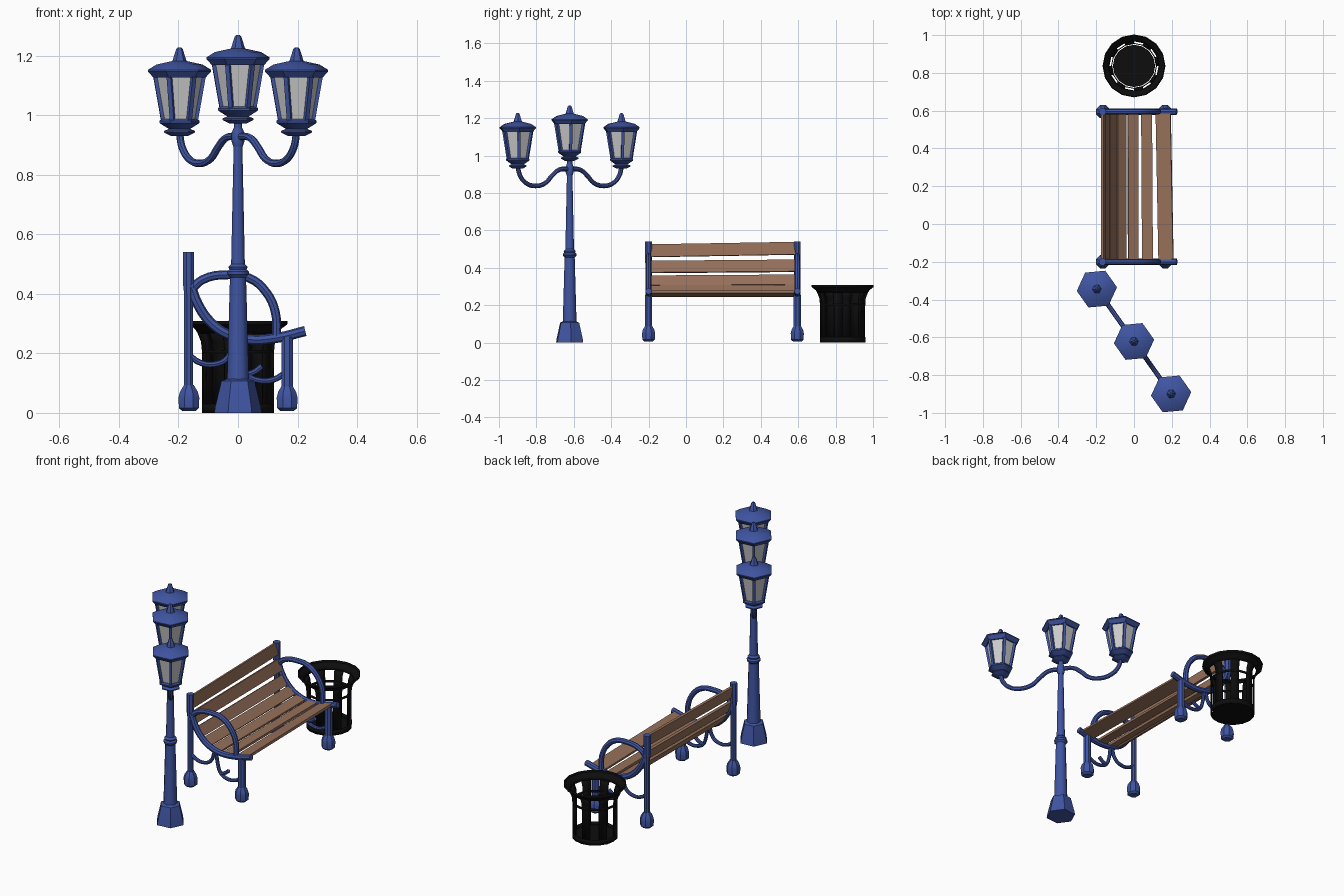
import bpy, bmesh, math
from mathutils import Matrix, Vector

if "Cube" in bpy.data.objects:
    bpy.data.objects.remove(bpy.data.objects["Cube"])


def material(name, rgb):
    m = bpy.data.materials.new(name)
    m.diffuse_color = (*rgb, 1)
    m.use_nodes = True
    m.node_tree.nodes["Principled BSDF"].inputs["Base Color"].default_value = m.diffuse_color
    return m


BLUE = material("blue_paint", (0.05, 0.09, 0.36))
WOOD = material("wood", (0.30, 0.16, 0.10))
BLACK = material("black_metal", (0.004, 0.004, 0.004))
GLASS = material("frosted_glass", (0.75, 0.75, 0.73))


def finish(name, bm, mat, smooth=True):
    bmesh.ops.recalc_face_normals(bm, faces=bm.faces)
    me = bpy.data.meshes.new(name)
    bm.to_mesh(me)
    bm.free()
    me.materials.append(mat)
    ob = bpy.data.objects.new(name, me)
    bpy.context.collection.objects.link(ob)
    if smooth:
        smooth_edges(ob)
    return ob


def smooth_edges(ob):
    bpy.ops.object.select_all(action='DESELECT')
    ob.select_set(True)
    bpy.context.view_layer.objects.active = ob
    bpy.ops.object.shade_smooth_by_angle(angle=math.radians(35))


def lathe(name, profile, sides, loc, mat, turn=0.0, caps=True, keep=lambda k: True):
    """Sweep (radius, z) points round z; keep(k) chooses which sides exist."""
    bm = bmesh.new()
    rings = []
    for r, z in profile:
        rings.append([bm.verts.new((loc[0] + r * math.cos(turn + math.tau * k / sides),
                                    loc[1] + r * math.sin(turn + math.tau * k / sides),
                                    loc[2] + z)) for k in range(sides)])
    for a, b in zip(rings, rings[1:]):
        for k in range(sides):
            if keep(k):
                n = (k + 1) % sides
                bm.faces.new((a[k], a[n], b[n], b[k]))
    if caps:
        bm.faces.new(rings[0])
        bm.faces.new(rings[-1])
    bmesh.ops.delete(bm, geom=[v for v in bm.verts if not v.link_faces], context='VERTS')
    return finish(name, bm, mat)


def tube(name, points, radius, mat):
    cu = bpy.data.curves.new(name, 'CURVE')
    cu.dimensions = '3D'
    cu.bevel_depth = radius
    cu.bevel_resolution = 2
    cu.resolution_u = 4
    cu.use_fill_caps = True
    sp = cu.splines.new('BEZIER')
    sp.bezier_points.add(len(points) - 1)
    for p, co in zip(sp.bezier_points, points):
        p.co = co
        p.handle_left_type = p.handle_right_type = 'AUTO'
    ob = bpy.data.objects.new(name, cu)
    bpy.context.collection.objects.link(ob)
    cu.materials.append(mat)
    bpy.ops.object.select_all(action='DESELECT')
    ob.select_set(True)
    bpy.context.view_layer.objects.active = ob
    bpy.ops.object.convert(target='MESH')
    smooth_edges(bpy.context.view_layer.objects.active)


# ---- street lamp: arms run along a slanted line, hexes follow it ----
LX, LY = 0.0, -0.622
ANG = math.atan2(-0.278, 0.197)
DIR = Vector((math.cos(ANG), math.sin(ANG), 0))
REACH = 0.34

lathe("lamp_plinth", [(0.08, 0), (0.077, 0.02), (0.056, 0.107), (0.036, 0.115)], 6,
      (LX, LY, 0), BLUE, ANG)
lathe("lamp_post", [(0.037, 0.10), (0.027, 0.455), (0.036, 0.465), (0.037, 0.475),
                    (0.029, 0.482), (0.033, 0.49), (0.023, 0.50), (0.014, 0.93), (0.014, 0.985)],
      12, (LX, LY, 0), BLUE)
lathe("arm_collar", [(0.016, 0.895), (0.021, 0.91), (0.021, 0.94), (0.016, 0.955)],
      12, (LX, LY, 0), BLUE)

ARM = [(0, 0.928), (0.07, 0.924), (0.115, 0.893), (0.16, 0.853), (0.225, 0.838),
       (0.285, 0.853), (0.325, 0.893), (REACH, 0.94)]
for side in (-1, 1):
    tube("lamp_arm", [(LX + side * s * DIR.x, LY + side * s * DIR.y, z) for s, z in ARM],
         0.0125, BLUE)


def lantern(loc):
    # z values are those of the side lanterns
    lathe("lantern_base", [(0.028, 0.93), (0.052, 0.942), (0.052, 0.947), (0.036, 0.954),
                           (0.046, 0.960), (0.068, 0.974), (0.068, 0.981), (0.06, 0.987)],
          6, loc, BLUE, ANG)
    lathe("lantern_roof", [(0.088, 1.126), (0.095, 1.134), (0.107, 1.147), (0.107, 1.152),
                           (0.078, 1.170), (0.024, 1.182), (0.011, 1.222), (0.006, 1.227)],
          6, loc, BLUE, ANG)
    lathe("lantern_glass", [(0.055, 0.985), (0.080, 1.13)], 6, loc, GLASS, ANG)
    for k in range(6):
        a = ANG + k * math.tau / 6
        c, s = math.cos(a), math.sin(a)
        ends = [Vector((loc[0] + r * c, loc[1] + r * s, loc[2] + z))
                for r, z in ((0.056, 0.983), (0.082, 1.13))]
        bm = bmesh.new()
        bmesh.ops.create_cube(bm, size=1)
        d = ends[1] - ends[0]
        tilt = Matrix.Rotation(a, 4, 'Z') @ Matrix.Rotation(math.atan2(0.026, 0.147), 4, 'Y')
        bm.transform(Matrix.Translation((ends[0] + ends[1]) / 2) @ tilt
                     @ Matrix.Diagonal((0.012, 0.015, d.length, 1)))
        finish("lantern_bar", bm, BLUE, False)


lantern((LX, LY, 0.042))
for side in (-1, 1):
    lantern((LX + side * REACH * DIR.x, LY + side * REACH * DIR.y, 0))

# ---- bench end frames ----
RAIL = [(-0.16, 0.43), (-0.135, 0.365), (-0.09, 0.302), (-0.03, 0.262), (0.04, 0.246),
        (0.13, 0.252), (0.226, 0.275)]
ARMREST = [(-0.16, 0.41), (-0.12, 0.447), (-0.03, 0.464), (0.04, 0.452), (0.095, 0.405),
           (0.125, 0.34), (0.13, 0.255)]
BACK_SCROLL = [(-0.165, 0.195), (-0.13, 0.17), (-0.08, 0.163), (-0.035, 0.185), (-0.01, 0.25)]
FRONT_SCROLL = [(0.16, 0.135), (0.12, 0.112), (0.07, 0.109), (0.03, 0.13), (0.01, 0.18),
                (0.0, 0.25)]
HOOK = [(0.03, 0.13), (0.055, 0.138), (0.08, 0.157)]
FOOT = [(0.024, 0.006), (0.036, 0.016), (0.038, 0.05), (0.033, 0.07), (0.018, 0.093)]

for y in (-0.2, 0.595):
    for name, path, r in (("seat_rail", RAIL, 0.017), ("armrest", ARMREST, 0.015),
                          ("back_scroll", BACK_SCROLL, 0.010),
                          ("front_scroll", FRONT_SCROLL, 0.010), ("scroll_hook", HOOK, 0.010)):
        tube(name, [(x, y, z) for x, z in path], r, BLUE)
    lathe("back_leg", [(0.016, 0.07), (0.016, 0.40), (0.020, 0.43), (0.020, 0.54)], 8,
          (-0.166, y, 0), BLUE, math.pi / 8)
    lathe("front_leg", [(0.021, 0.07), (0.021, 0.255)], 8, (0.165, y, 0), BLUE, math.pi / 8)
    for x in (-0.165, 0.165):
        lathe("foot", FOOT, 8, (x, y, 0), BLUE, math.pi / 8)

# ---- bench slats: x, z, slope, width, yaw, roll (slightly uneven boards) ----
SLATS = [(-0.162, 0.498, 100, 0.068, 0, 0.017), (-0.147, 0.408, 109, 0.066, 0, 0.008),
         (-0.113, 0.332, 122, 0.062, 0, 0.006), (-0.066, 0.285, 142, 0.058, 0, 0.004),
         (-0.005, 0.258, 164, 0.056, 0.003, 0), (0.069, 0.251, 180, 0.058, 0.006, 0),
         (0.162, 0.263, 193, 0.080, 0.019, 0)]
for x, z, slope, width, yaw, roll in SLATS:
    bm = bmesh.new()
    bmesh.ops.create_cube(bm, size=1)
    bm.transform(Matrix.Translation((x, 0.1975, z)) @ Matrix.Rotation(yaw, 4, 'Z')
                 @ Matrix.Rotation(roll, 4, 'X')
                 @ Matrix.Rotation(-math.radians(slope), 4, 'Y')
                 @ Matrix.Diagonal((width, 0.795, 0.014, 1)))
    finish("bench_slat", bm, WOOD, False)

# ---- litter bin: 16-sided, every other side is a strip ----
BIN = (0, 0.837, 0)
strips = lathe("bin_strips", [(0.118, 0.0), (0.118, 0.20), (0.122, 0.24), (0.135, 0.272)], 16,
               BIN, BLACK, caps=False, keep=lambda k: k % 2 == 0)
rim = lathe("bin_rim", [(0.132, 0.266), (0.142, 0.283), (0.163, 0.298), (0.164, 0.309)], 16,
            BIN, BLACK, caps=False)
hoop = lathe("bin_hoop", [(0.119, 0.20), (0.119, 0.212)], 16, BIN, BLACK, caps=False)
band = lathe("bin_bottom_band", [(0.119, 0.0), (0.119, 0.03)], 16, BIN, BLACK, caps=False)
for ob in (strips, rim, hoop, band):
    mod = ob.modifiers.new("thickness", 'SOLIDIFY')
    mod.thickness = 0.005
    mod.offset = 0
lathe("bin_floor", [(0.112, 0.004), (0.112, 0.014)], 16, BIN, BLACK)
